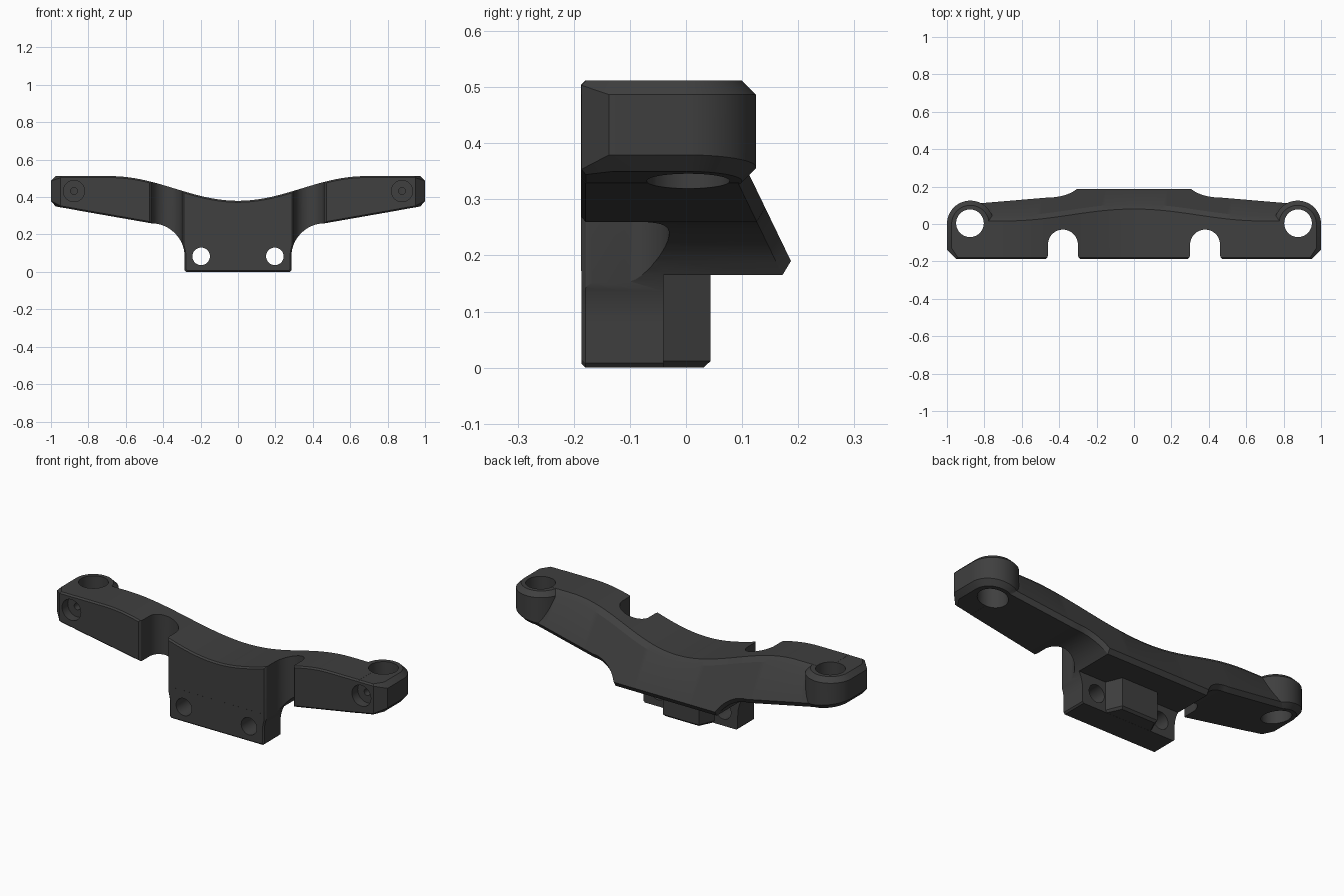
import bpy, bmesh, math
from math import pi, cos, sin, sqrt

if "Cube" in bpy.data.objects:
    bpy.data.objects.remove(bpy.data.objects["Cube"])

plastic = bpy.data.materials.new("dark_grey_plastic")
plastic.diffuse_color = (0.05, 0.05, 0.05, 1)
plastic.use_nodes = True
plastic.node_tree.nodes["Principled BSDF"].inputs["Base Color"].default_value = plastic.diffuse_color

FRONT = -0.187


def loft(name, rings):
    """Closed solid through a list of rings with equal point counts."""
    bm = bmesh.new()
    vs = [[bm.verts.new(p) for p in r] for r in rings]
    n = len(vs[0])
    for a, b in zip(vs, vs[1:]):
        for i in range(n):
            j = (i + 1) % n
            bm.faces.new((a[i], a[j], b[j], b[i]))
    bm.faces.new(vs[0])
    bm.faces.new(vs[-1])
    bmesh.ops.recalc_face_normals(bm, faces=bm.faces)
    me = bpy.data.meshes.new(name)
    bm.to_mesh(me)
    bm.free()
    ob = bpy.data.objects.new(name, me)
    bpy.context.collection.objects.link(ob)
    me.materials.append(plastic)
    return ob


def circle(r, n=40):
    return [(r * cos(2 * pi * i / n), r * sin(2 * pi * i / n)) for i in range(n)]


def combine(ob, tool, op):
    m = ob.modifiers.new(op, 'BOOLEAN')
    m.operation, m.solver, m.object = op, 'EXACT', tool
    bpy.context.view_layer.objects.active = ob
    bpy.ops.object.modifier_apply(modifier=m.name)
    bpy.data.objects.remove(tool)


def top_z(x):
    return 0.38 + 0.132 * (1 - cos(pi * min(abs(x) / 0.68, 1))) / 2


def bottom_z(x):
    x = abs(x)
    if x >= 0.465:
        return 0.26 + (x - 0.465) * 0.175
    if x <= 0.306:
        return 0.165
    return 0.08 + sqrt(0.0324 - (x - 0.465) ** 2)


def back_y(z):
    return 0.187 - (z - 0.19) * 0.483


# Curved crossbar with a sloping back and chamfered edges
def section(x):
    t, b = top_z(x), bottom_z(x)
    yz = [(FRONT, b + 0.008), (FRONT, t - 0.008), (FRONT + 0.008, t),
          (back_y(t) - 0.015, t), (back_y(t - 0.025), t - 0.025),
          (back_y(b + 0.025), b + 0.025), (back_y(b + 0.025) - 0.015, b),
          (FRONT + 0.008, b)]
    return [(x, y, z) for y, z in yz]


half = [0.306 * i / 12 for i in range(13)]
half += [0.306 + 0.159 * i / 10 for i in range(1, 11)]
half += [0.465 + 0.395 * i / 14 for i in range(1, 15)]
stations = [-x for x in reversed(half[1:])] + half
body = loft("mounting_bracket", [section(x) for x in stations])

# Front foot plate with arcs flowing into the arms
arc = [(0.465 + 0.18 * cos(a), 0.08 + 0.18 * sin(a))
       for a in [pi - pi * 0.47 * i / 14 for i in range(15)]]


def foot_ring(y, d):
    right = [(0.277 - d, d), (0.285 - d, 0.008 + d)] + [(x - d, z) for x, z in arc]
    outline = right + [(0.44, 0.28), (-0.44, 0.28)] + [(-x, z) for x, z in reversed(right)]
    return [(x, y, z) for x, z in outline]


foot = loft("foot", [foot_ring(FRONT + 0.0004, 0.007), foot_ring(FRONT + 0.0075, 0),
                     foot_ring(-0.04, 0)])
combine(body, foot, 'UNION')

# Tapered locating block behind the foot
block = loft("block", [[(-w1, -0.06, z), (w1, -0.06, z), (w1, -0.04, z),
                        (w2, y, z), (-w2, y, z), (-w1, -0.04, z)]
                       for z, w1, w2, y in ((0.0005, 0.135, 0.1, 0.032),
                                            (0.012, 0.143, 0.108, 0.044),
                                            (0.18, 0.143, 0.108, 0.044))])
combine(body, block, 'UNION')


# Rounded post bosses at the arm ends
def boss_ring(s, d, top):
    df = 0.008 if d else 0
    pts = [(0.75, FRONT + 0.0005 + df, 0.008), (0.95 - d * 0.3, FRONT + 0.0005 + df, 0.008),
           (1 - d, -0.137 + d * 0.3, 0.025)]
    pts += [(0.875 + (0.125 - d) * cos(pi * i / 28), (0.125 - d) * sin(pi * i / 28), 0.025)
            for i in range(29)]
    ring = []
    for x, y, drop in pts:
        e = 0 if d else drop
        z = 0.5114 - e if top else bottom_z(x) + 0.0006 + e
        ring.append((s * x, y, z))
    return ring


for s in (-1, 1):
    boss = loft("boss", [boss_ring(s, 0.025, False), boss_ring(s, 0, False),
                         boss_ring(s, 0, True), boss_ring(s, 0.025, True)])
    combine(body, boss, 'UNION')

for s in (-1, 1):
    # Vertical post hole
    combine(body, loft("post_hole", [[(s * 0.877 + x, y + 0.004, z) for x, y in circle(0.074, 48)]
                                     for z in (0.2, 0.6)]), 'DIFFERENCE')
    # Front screw recess and its narrow pilot hole
    for r, y1 in ((0.057, FRONT + 0.05), (0.018, -0.03)):
        combine(body, loft("recess", [[(s * 0.877 + x, y, 0.432 + z) for x, z in circle(r)]
                                      for y in (-0.3, y1)]), 'DIFFERENCE')
    # Foot bolt hole
    combine(body, loft("bolt_hole", [[(s * 0.197 + x, y, 0.083 + z) for x, z in circle(0.047)]
                                     for y in (-0.3, 0.1)]), 'DIFFERENCE')
    # Round-ended notch with flared mouth
    slot = [(-0.092, -0.3), (-0.092, FRONT), (-0.083, FRONT + 0.009), (-0.08, FRONT + 0.02)]
    slot += [(-0.08 * cos(pi * i / 24), -0.11 + 0.08 * sin(pi * i / 24)) for i in range(25)]
    slot += [(-x, y) for x, y in reversed(slot[:4])]
    combine(body, loft("notch", [[(s * 0.38 + x, y, z) for x, y in slot]
                                 for z in (-0.1, 0.7)]), 'DIFFERENCE')

# Smooth curves, crisp chamfers
bpy.ops.object.select_all(action='DESELECT')
body.select_set(True)
bpy.context.view_layer.objects.active = body
bpy.ops.object.shade_smooth_by_angle(angle=math.radians(22))
